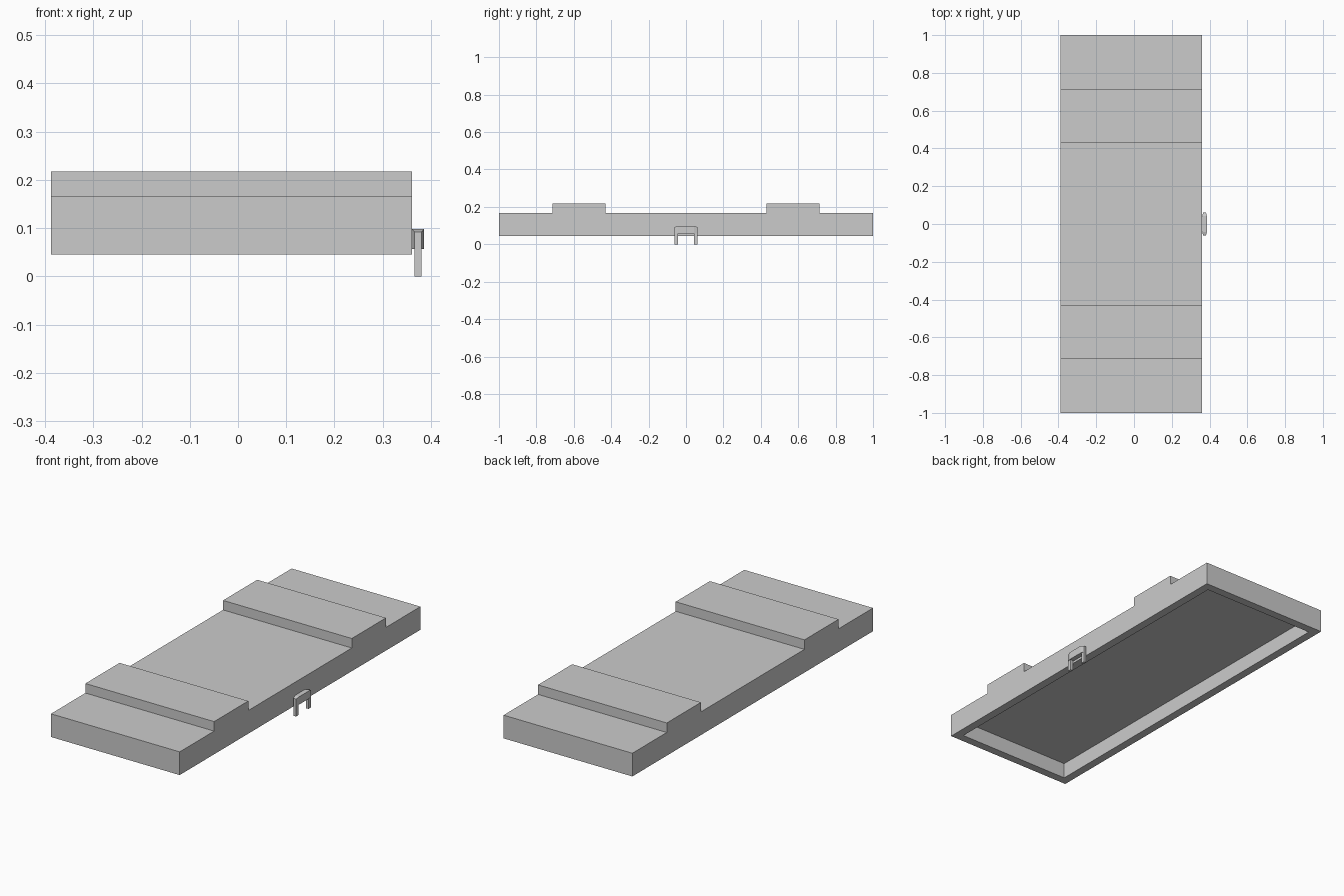
import bpy, bmesh
from mathutils import Vector

if "Cube" in bpy.data.objects:
    bpy.data.objects.remove(bpy.data.objects["Cube"])


def finish(name, bm):
    bmesh.ops.recalc_face_normals(bm, faces=bm.faces)
    mesh = bpy.data.meshes.new(name)
    bm.to_mesh(mesh)
    bm.free()
    obj = bpy.data.objects.new(name, mesh)
    bpy.context.collection.objects.link(obj)
    return obj


X0, X1 = -0.388, 0.361
Z_BOTTOM, Z_TOP, Z_RIDGE = 0.045, 0.167, 0.217
RIM, DEPTH = 0.044, 0.082

# Stepped slab: mirrored side profile extruded across the width
half = [(1.0, Z_BOTTOM), (1.0, Z_TOP), (0.714, Z_TOP), (0.714, Z_RIDGE),
        (0.43, Z_RIDGE), (0.43, Z_TOP)]
profile = half + [(-y, z) for y, z in reversed(half)]
bm = bmesh.new()
face = bm.faces.new([bm.verts.new((X0, y, z)) for y, z in profile])
ext = bmesh.ops.extrude_face_region(bm, geom=[face])
bmesh.ops.translate(bm, vec=(X1 - X0, 0, 0),
                    verts=[v for v in ext["geom"] if isinstance(v, bmesh.types.BMVert)])
bmesh.ops.recalc_face_normals(bm, faces=bm.faces)

# Hollow underside: inset rim, then push the panel up
under = next(f for f in bm.faces if f.normal.z < -0.9)
bmesh.ops.inset_region(bm, faces=[under], thickness=RIM, use_even_offset=True)
ext = bmesh.ops.extrude_discrete_faces(bm, faces=[under])
bmesh.ops.translate(bm, vec=(0, 0, DEPTH), verts=ext["faces"][0].verts[:])
finish("stepped_slab", bm)

# Handle: grip lofted through sections (y, half width, top z)
HX, GRIP_Z = 0.3735, 0.057
sections = [(-0.062, 0.0075, 0.092), (-0.042, 0.0125, 0.098),
            (0.042, 0.0125, 0.098), (0.062, 0.0075, 0.092)]
bm = bmesh.new()
rings = [[bm.verts.new((HX + sx * w, y, z))
          for sx, z in ((-1, GRIP_Z), (1, GRIP_Z), (1, top), (-1, top))]
         for y, w, top in sections]
for a, b in zip(rings, rings[1:]):
    for i in range(4):
        j = (i + 1) % 4
        bm.faces.new((a[i], a[j], b[j], b[i]))
bm.faces.new(rings[0])
bm.faces.new(rings[-1])
finish("handle_grip", bm)

# Handle legs
for name, side in (("handle_leg_front", -1), ("handle_leg_back", 1)):
    bm = bmesh.new()
    bmesh.ops.create_cube(bm, size=1)
    bmesh.ops.scale(bm, vec=(0.015, 0.02, GRIP_Z), verts=bm.verts)
    bmesh.ops.translate(bm, vec=Vector((HX, side * 0.052, GRIP_Z / 2)), verts=bm.verts)
    finish(name, bm)
